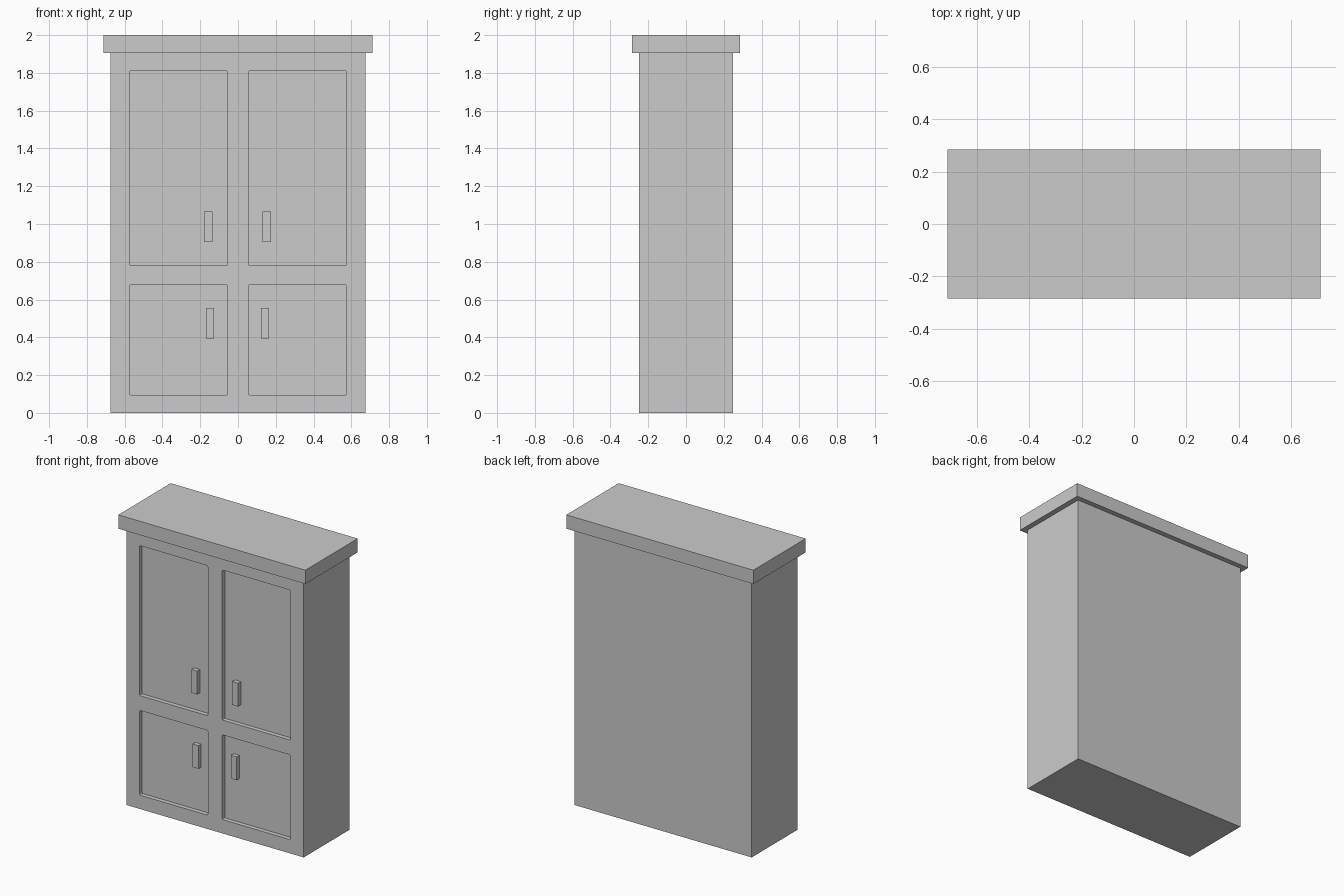
import bpy, bmesh

if "Cube" in bpy.data.objects:
    bpy.data.objects.remove(bpy.data.objects["Cube"])


def box(name, x0, x1, y0, y1, z0, z1, corner=0.0):
    """Box from its limits; corner rounds the edges running along y."""
    bm = bmesh.new()
    bmesh.ops.create_cube(bm, size=1)
    for v in bm.verts:
        v.co.x = x0 if v.co.x < 0 else x1
        v.co.y = y0 if v.co.y < 0 else y1
        v.co.z = z0 if v.co.z < 0 else z1
    if corner:
        edges = [e for e in bm.edges
                 if abs(e.verts[0].co.y - e.verts[1].co.y) > 1e-5]
        bmesh.ops.bevel(bm, geom=edges, offset=corner, segments=2,
                        profile=0.5, affect='EDGES')
    bmesh.ops.recalc_face_normals(bm, faces=bm.faces[:])
    mesh = bpy.data.meshes.new(name)
    bm.to_mesh(mesh)
    bm.free()
    obj = bpy.data.objects.new(name, mesh)
    bpy.context.collection.objects.link(obj)
    return obj


FRONT = -0.25
PANEL = FRONT + 0.03   # face of the recessed door panels

# Cabinet body and overhanging top
body = box("cabinet_body", -0.675, 0.675, FRONT, 0.25, 0, 1.905)
box("cabinet_top", -0.712, 0.712, -0.285, 0.285, 1.905, 2.0)

# Recessed door panels, two rows of two
for row, z0, z1 in (("lower", 0.095, 0.678), ("upper", 0.78, 1.812)):
    for side, x0, x1 in (("left", -0.575, -0.055), ("right", 0.055, 0.575)):
        cutter = box(f"{row}_{side}_door_cutter", x0, x1, FRONT - 0.1, PANEL,
                     z0, z1, corner=0.008)
        cutter.hide_render = True
        cutter.hide_viewport = True
        cutter.display_type = 'WIRE'
        cut = body.modifiers.new(f"{row}_{side}_door", 'BOOLEAN')
        cut.operation = 'DIFFERENCE'
        cut.solver = 'EXACT'
        cut.object = cutter

# Door handles
for name, x, z in (("upper_left_handle", -0.158, 0.985),
                   ("upper_right_handle", 0.153, 0.985),
                   ("lower_left_handle", -0.148, 0.475),
                   ("lower_right_handle", 0.143, 0.475)):
    box(name, x - 0.022, x + 0.022, PANEL - 0.03, PANEL, z - 0.08, z + 0.08)
